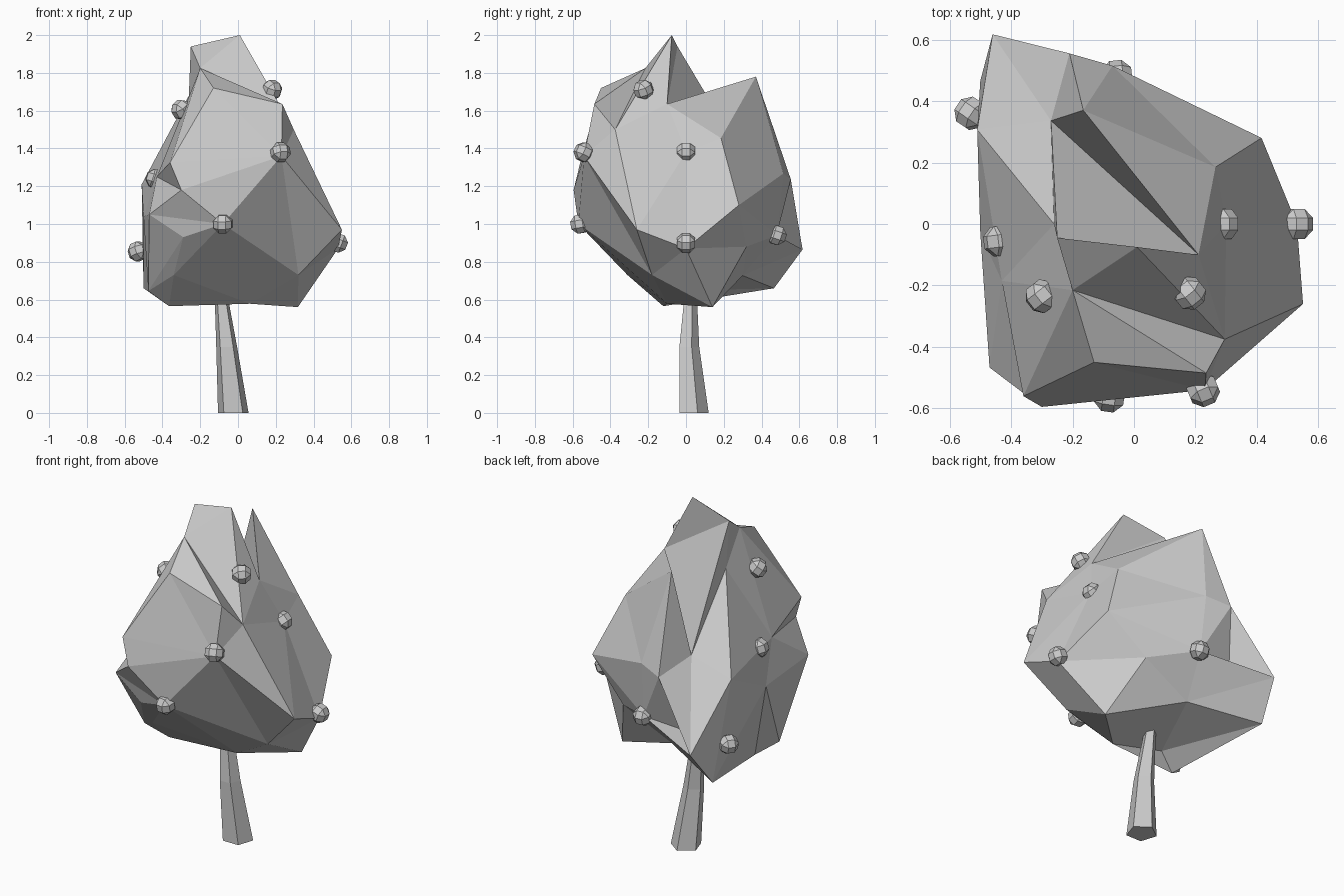
import bpy
import bmesh
import math
import random
from mathutils import Vector, Matrix

random.seed(3)

cube = bpy.data.objects.get("Cube")
if cube:
    bpy.data.objects.remove(cube, do_unlink=True)

# One plain grey for the whole tree
grey = bpy.data.materials.new("plain_grey")
grey.use_nodes = True
colour = (0.6, 0.6, 0.6, 1)
grey.diffuse_color = colour
grey.node_tree.nodes["Principled BSDF"].inputs["Base Color"].default_value = colour


def finish(name, bm):
    """Turn a bmesh into a flat shaded object."""
    bmesh.ops.recalc_face_normals(bm, faces=bm.faces[:])
    mesh = bpy.data.meshes.new(name)
    bm.to_mesh(mesh)
    bm.free()
    mesh.materials.append(grey)
    obj = bpy.data.objects.new(name, mesh)
    bpy.context.collection.objects.link(obj)


# Trunk: leaning, tapering five-sided rings
def make_trunk(rings, sides=5):
    bm = bmesh.new()
    loops = []
    for x, y, z, radius in rings:
        loop = []
        for i in range(sides):
            angle = math.pi / 2 + math.tau * i / sides
            loop.append(bm.verts.new((x + radius * math.cos(angle),
                                      y + radius * math.sin(angle), z)))
        loops.append(loop)
    for low, high in zip(loops, loops[1:]):
        for i in range(sides):
            j = (i + 1) % sides
            bm.faces.new((low[i], low[j], high[j], high[i]))
    bm.faces.new(loops[0])
    bm.faces.new(loops[-1])
    finish("trunk", bm)


make_trunk([(-.025, .035, 0, .085), (-.06, .012, .35, .058), (-.1, .025, .72, .028)])

# Canopy: landmark corners of the faceted crown
corners = {
    "peak": (.01, -.075, 2), "peak_side": (-.25, -.045, 1.94),
    "ridge": (-.2, -.215, 1.825), "brow": (-.13, -.45, 1.72),
    "saddle": (.21, -.1, 1.635), "brow_left": (.235, -.485, 1.635),
    "temple": (.295, -.375, 1.5), "rear_peak": (-.165, .37, 1.78),
    "shoulder": (.265, .185, 1.455), "rear_elbow": (.415, .28, 1.1),
    "elbow": (.55, -.26, .97), "hip": (.53, 0, .87),
    "chest": (.23, -.54, 1.36), "chin": (-.3, -.595, 1.18),
    "cheek": (-.36, -.56, 1.325), "jaw": (-.47, -.467, 1.05),
    "side_dent": (-.43, -.185, 1.25), "side_bulge": (-.5, -.03, 1.04),
    "side_foot": (-.475, -.19, .645), "throat": (-.29, -.49, .93),
    "belly": (-.08, -.57, 1), "front_foot": (-.34, -.31, .73),
    "left_foot": (.32, -.18, .73), "keel_left": (.317, .14, .56),
    "keel": (.063, -.1, .578), "keel_right": (-.365, -.12, .565),
    "heel": (-.5, .466, .66), "tail": (-.46, .617, .865),
    "side_back": (-.51, .307, 1.21), "rear_bulge": (-.21, .555, 1.236),
    "rear_edge": (-.07, .515, 1.267), "notch": (-.27, .336, 1.3),
    "notch_top": (-.26, 0, 1.68), "rear_fold": (-.296, .434, .9),
    "rear_hollow": (-.118, .3, .727), "rear_cheek": (.185, .32, .88),
    "rear_knob": (-.06, .48, .94), "left_face": (.3, 0, 1.38),
    "under_dent": (-.26, -.08, .645),
}

# Creases that have to run straight between two corners
creases = [
    ("peak_side", "saddle"), ("saddle", "notch"), ("peak_side", "notch"),
    ("notch", "tail"), ("notch", "side_back"), ("notch", "rear_bulge"),
    ("chest", "chin"), ("jaw", "belly"), ("chest", "left_foot"),
    ("chest", "elbow"), ("ridge", "brow_left"), ("peak", "temple"),
    ("ridge", "temple"), ("ridge", "cheek"), ("ridge", "side_dent"),
    ("side_dent", "cheek"), ("side_dent", "side_back"),
    ("notch_top", "side_back"), ("side_back", "heel"),
    ("throat", "side_foot"), ("jaw", "side_foot"),
    ("rear_peak", "rear_bulge"), ("rear_peak", "rear_edge"),
    ("left_face", "hip"), ("left_face", "elbow"), ("left_face", "saddle"),
    ("hip", "keel_left"), ("keel_left", "rear_hollow"),
    ("rear_cheek", "hip"), ("rear_cheek", "rear_elbow"),
    ("rear_cheek", "keel_left"), ("rear_cheek", "rear_knob"),
    ("rear_knob", "rear_elbow"), ("saddle", "rear_peak"),
    ("under_dent", "front_foot"), ("under_dent", "rear_hollow"),
    ("under_dent", "keel"), ("keel_right", "heel"),
    ("keel_right", "front_foot"), ("keel_right", "side_foot"),
    ("side_dent", "chin"), ("rear_knob", "tail"),
]


def crosses(a, b, c, d):
    """True when two arcs on the unit sphere cross."""
    if (a + b).dot(c + d) <= 0:
        return False
    ab, cd = a.cross(b), c.cross(d)
    return ab.dot(c) * ab.dot(d) < 0 and cd.dot(a) * cd.dot(b) < 0


def far_corners(edge):
    return [v for f in edge.link_faces for v in f.verts if v not in edge.verts]


def turn_edge(bm, edge):
    """Swap the diagonal of the two triangles beside an edge."""
    a, b = edge.verts
    c, d = far_corners(edge)
    bmesh.ops.delete(bm, geom=[edge], context='EDGES')
    bm.faces.new((c, d, a))
    bm.faces.new((d, c, b))


def can_turn(bm, edge):
    a, b = edge.verts
    c, d = far_corners(edge)
    return not bm.edges.get((c, d)) and crosses(a.co, b.co, c.co, d.co)


def force_crease(bm, u, v):
    for attempt in range(200):
        if bm.edges.get((u, v)):
            return
        crossing = [e for e in bm.edges
                    if u not in e.verts and v not in e.verts
                    and crosses(e.verts[0].co, e.verts[1].co, u.co, v.co)
                    and can_turn(bm, e)]
        if not crossing:
            break
        turn_edge(bm, random.choice(crossing))
    # Overhanging crease: turn the edge that lies between the two corners
    for edge in bm.edges:
        if set(far_corners(edge)) == {u, v}:
            turn_edge(bm, edge)
            return


def make_canopy():
    bm = bmesh.new()
    heart = Vector((.1, -.12, .9))
    verts = {name: bm.verts.new((Vector(p) - heart).normalized())
             for name, p in corners.items()}
    # Wrap a skin round the corner directions, then pull out to the corners
    bmesh.ops.convex_hull(bm, input=bm.verts[:])
    for start, end in creases:
        force_crease(bm, verts[start], verts[end])
    for name, p in corners.items():
        verts[name].co = p
    finish("canopy", bm)


make_canopy()


# Fruit: small chamfered balls sitting on the crown
def make_fruit(index, place, radius=.056):
    bm = bmesh.new()
    bmesh.ops.create_cube(bm, size=2)
    bmesh.ops.bevel(bm, geom=bm.edges[:], offset=.59, segments=1,
                    affect='EDGES', profile=.5)
    for v in bm.verts:
        v.co = v.co.normalized() * radius
    outward = Vector(place) - Vector((0, 0, 1.1))
    turn = outward.to_track_quat('Z', 'Y').to_matrix().to_4x4()
    bm.transform(Matrix.Translation(place) @ turn)
    finish("fruit_" + str(index), bm)


fruit_places = [
    (.18, -.225, 1.71), (-.3, -.235, 1.605), (.225, -.54, 1.38),
    (-.437, -.055, 1.24), (-.08, -.56, 1), (-.53, .36, .855),
    (.53, 0, .9), (.29, 0, 1.38), (-.055, .48, .94),
]
for index, place in enumerate(fruit_places):
    make_fruit(index, place)
